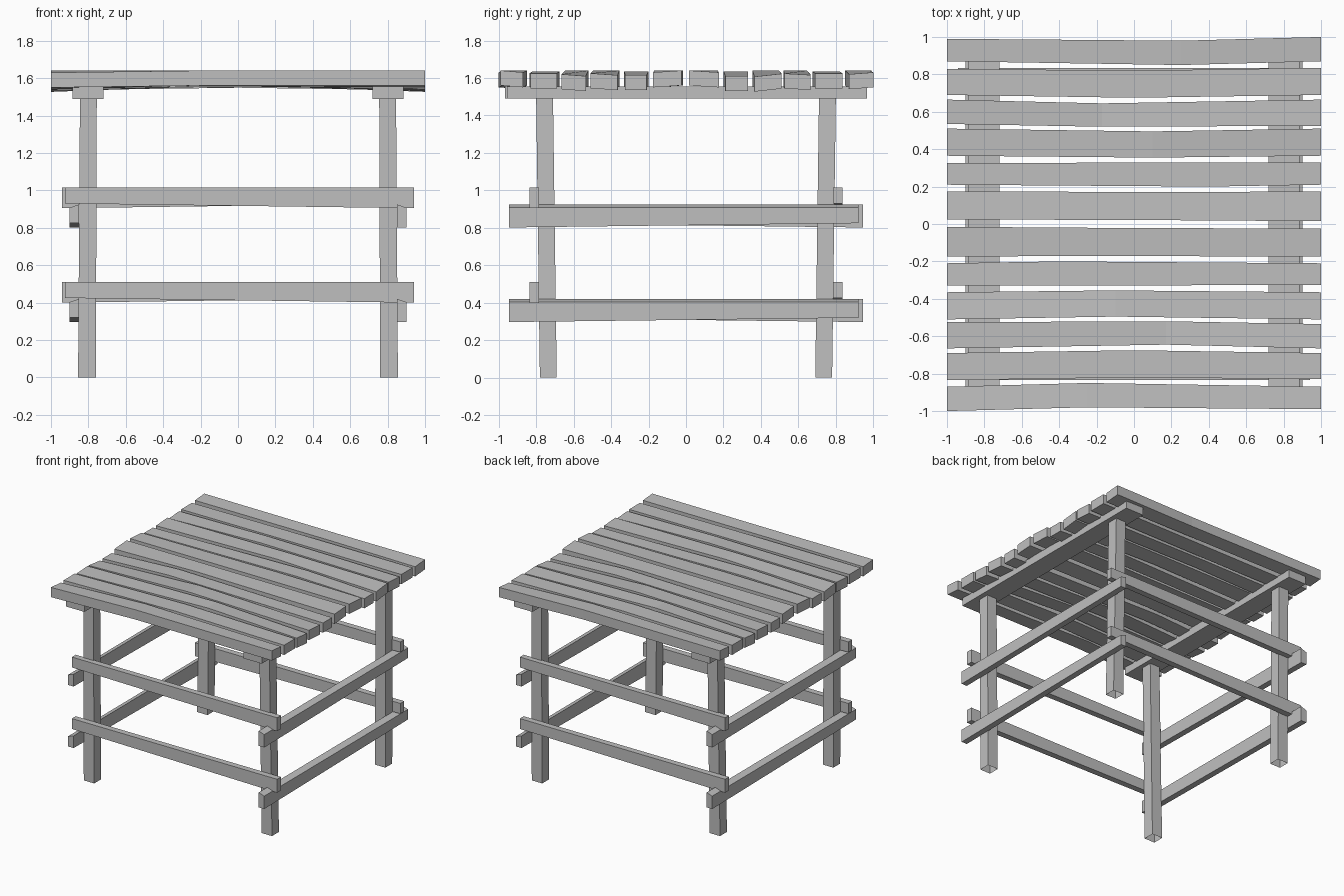
import bpy

cube = bpy.data.objects.get("Cube")
if cube:
    bpy.data.objects.remove(cube, do_unlink=True)

wood = bpy.data.materials.new("grey_wood")
wood.use_nodes = True
GREY = (0.52, 0.52, 0.52, 1)
wood.diffuse_color = GREY
wood.node_tree.nodes["Principled BSDF"].inputs["Base Color"].default_value = GREY


def loft(name, rings, turn=1, open_start=False):
    """Skin four-cornered rings into a beam; turn=-1 spins it half a turn about z."""
    verts = [(x * turn, y * turn, z) for ring in rings for x, y, z in ring]
    faces = [] if open_start else [(3, 2, 1, 0)]
    for r in range(len(rings) - 1):
        for i in range(4):
            a, b = r * 4 + i, r * 4 + (i + 1) % 4
            faces.append((a, b, b + 4, a + 4))
    last = len(verts) - 4
    faces.append(tuple(range(last, last + 4)))
    mesh = bpy.data.meshes.new(name)
    mesh.from_pydata(verts, [], faces)
    mesh.materials.append(wood)
    obj = bpy.data.objects.new(name, mesh)
    bpy.context.collection.objects.link(obj)
    return obj


def plank_ring(x, y0, y1, top, tilt):
    """Plank cross-section; tilt lifts the far edge and drops the near one."""
    low = top - 0.08
    return [(x, y0, low - tilt), (x, y1, low + tilt),
            (x, y1, top + tilt), (x, y0, top - tilt)]


def leg_ring(x0, x1, y0, y1, z):
    return [(x0, y0, z), (x1, y0, z), (x1, y1, z), (x0, y1, z)]


# Warped roof planks: bend position, then (near y, far y, top z, tilt)
# at the left end, the bend and the right end
planks = [
    (-0.25, (-1.0, -0.87, 1.625, -0.005), (-0.98, -0.85, 1.64, 0), (-0.99, -0.87, 1.635, -0.005)),
    (0, (-0.835, -0.69, 1.625, 0), (-0.82, -0.675, 1.635, 0), (-0.83, -0.69, 1.625, 0)),
    (0.17, (-0.665, -0.525, 1.62, 0.004), (-0.645, -0.52, 1.64, 0), (-0.665, -0.535, 1.615, -0.005)),
    (-0.1, (-0.51, -0.365, 1.615, -0.008), (-0.495, -0.355, 1.64, 0), (-0.51, -0.365, 1.62, -0.005)),
    (-0.4, (-0.33, -0.21, 1.61, 0), (-0.33, -0.2, 1.635, 0), (-0.325, -0.21, 1.615, 0)),
    (-0.26, (-0.175, -0.015, 1.635, 0.005), (-0.17, -0.02, 1.64, 0), (-0.175, -0.025, 1.635, 0.005)),
]

# Every part has a partner half a turn away
for turn, side in ((1, "front"), (-1, "back")):
    for n, (bend, left, mid, right) in enumerate(planks, 1):
        rings = [plank_ring(x, *s) for x, s in ((-1, left), (bend, mid), (1, right))]
        loft(f"roof_plank_{side}_{n}", rings, turn)

    # Legs, leaning slightly outward in depth, open underneath
    for s, hand in ((-1, "a"), (1, "b")):
        xs, top_xs = sorted((0.76 * s, 0.855 * s)), sorted((0.755 * s, 0.845 * s))
        loft(f"leg_{side}_{hand}",
             [leg_ring(*xs, -0.78, -0.69, 0), leg_ring(*top_xs, -0.8, -0.71, 1.5)],
             turn, open_start=True)

    # Roof bearer on top of the legs
    loft(f"roof_bearer_{side}",
         [[(0.885, y, 1.49), (0.72, y, 1.49), (0.72, y, 1.555), (0.885, y, 1.555)]
          for y in (0.965, -0.955)], turn)

    # Two tapered rails on this face and two on the adjoining side
    for level, drop in (("upper", 0), ("lower", 0.505)):
        top = 1.015 - drop
        loft(f"cross_rail_{side}_{level}",
             [[(x, -0.835, low - drop), (x, -0.785, low - drop),
               (x, -0.785, top), (x, -0.835, top)]
              for x, low in ((-0.925, 0.93), (0.94, 0.905))], turn)
        loft(f"side_rail_{side}_{level}",
             [[(0.9, y, low - drop), (0.85, y, low - drop),
               (0.85, y, 0.925 - drop), (0.9, y, 0.908 - drop)]
              for y, low in ((0.92, 0.825), (-0.945, 0.802))], turn)
